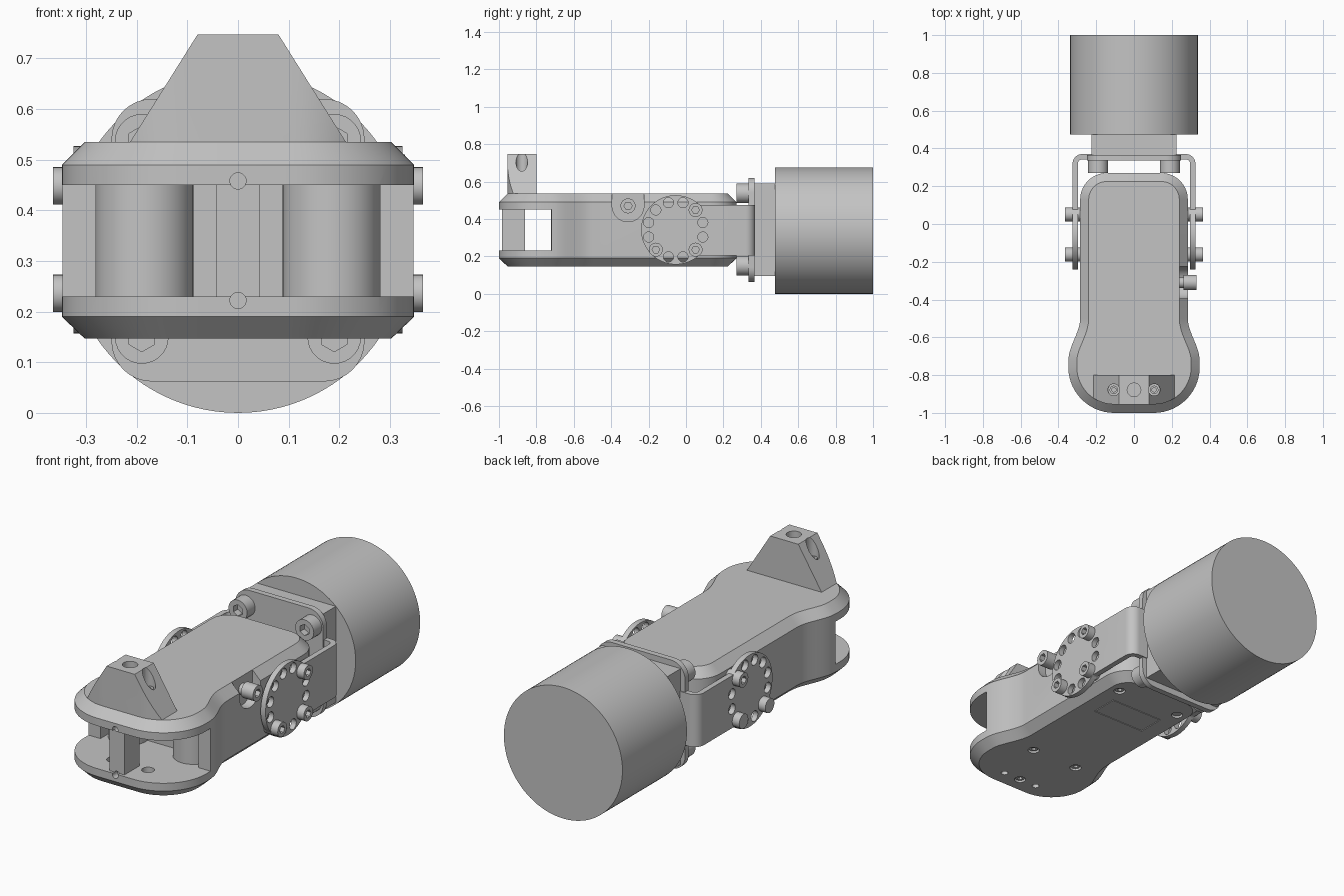
import bpy, bmesh
from math import radians, sin, cos, pi
from mathutils import Vector

cube = bpy.data.objects.get("Cube")
if cube:
    bpy.data.objects.remove(cube, do_unlink=True)

grey = bpy.data.materials.new("plain grey")
grey.use_nodes = True
grey.diffuse_color = (0.55, 0.55, 0.55, 1)
grey.node_tree.nodes["Principled BSDF"].inputs["Base Color"].default_value = grey.diffuse_color
parts = []


# ---- helpers ----
def finish(name, bm, keep=True):
    bmesh.ops.recalc_face_normals(bm, faces=bm.faces)
    me = bpy.data.meshes.new(name)
    bm.to_mesh(me)
    bm.free()
    me.materials.append(grey)
    ob = bpy.data.objects.new(name, me)
    bpy.context.collection.objects.link(ob)
    if keep:
        parts.append(ob)
    return ob


def rod(name, a, b, r, n=32, keep=True):
    a, b = Vector(a), Vector(b)
    bm = bmesh.new()
    bmesh.ops.create_cone(bm, cap_ends=True, segments=n, radius1=r, radius2=r, depth=(b - a).length)
    q = Vector((0, 0, 1)).rotation_difference(b - a)
    for v in bm.verts:
        v.co = q @ v.co + (a + b) / 2
    return finish(name, bm, keep)


def box(name, lo, hi, keep=True):
    bm = bmesh.new()
    bmesh.ops.create_cube(bm, size=1)
    for v in bm.verts:
        v.co = [(l + h) / 2 + c * (h - l) for l, h, c in zip(lo, hi, v.co)]
    return finish(name, bm, keep)


def inset(pts, d):
    """Move a clockwise outline inwards by d."""
    out = []
    for i, p in enumerate(pts):
        e1 = (p - pts[i - 1]).normalized()
        e2 = (pts[(i + 1) % len(pts)] - p).normalized()
        t = (e1 + e2).normalized()
        out.append(p + Vector((t.y, -t.x)) * d / max(t.dot(e2), 0.5))
    return out


def loft(name, pts, levels, place=lambda u, v, w: (u, v, w), keep=True):
    """Stack copies of an outline at (height, inset) levels."""
    bm = bmesh.new()
    rings = [[bm.verts.new(place(p.x, p.y, w)) for p in inset(pts, d)] for w, d in levels]
    for r1, r2 in zip(rings, rings[1:]):
        for i in range(len(pts)):
            bm.faces.new((r1[i - 1], r1[i], r2[i], r2[i - 1]))
    bm.faces.new(rings[0])
    bm.faces.new(rings[-1])
    return finish(name, bm, keep)


def boolean(ob, tools, mode="DIFFERENCE"):
    bpy.context.view_layer.objects.active = ob
    for tool in tools:
        mod = ob.modifiers.new("bool", "BOOLEAN")
        mod.operation, mod.solver, mod.object = mode, "EXACT", tool
        bpy.ops.object.modifier_apply(modifier=mod.name)
        bpy.data.objects.remove(tool, do_unlink=True)


def arc(cx, cy, r, a0, a1, n=10):
    angles = [radians(a0 + (a1 - a0) * i / n) for i in range(n + 1)]
    return [Vector((cx + r * cos(a), cy + r * sin(a))) for a in angles]


def mirrored(half):
    return half + [Vector((-p.x, p.y)) for p in reversed(half)]


def bolt(name, base, direction, r, length):
    base, d = Vector(base), Vector(direction)
    tip = base + d * length
    head = rod(name, base, tip, r, 28)
    boolean(head, [rod("socket", tip - d * length * 0.5, tip + d * 0.02, r * 0.55, 6, False)])


# ---- main housing: chamfered outline with a flared nose ----
half = arc(0.145, 0.13, 0.14, 90, 0)
for i in range(11):
    t = i / 10
    half.append(Vector((0.285 + 0.062 * t * t * (3 - 2 * t), -0.5 - 0.22 * t)))
half += arc(0.105, -0.757, 0.243, 0, -90, 14)
outline = mirrored(half)
housing = loft("housing", outline, [(0.147, 0.045), (0.19, 0), (0.49, 0), (0.535, 0.045)])

# connector recess, nose opening, deep pocket, access panel seat
u_shape = arc(-0.31, 0.47, 0.085, 180, 360, 20) + [Vector((-0.225, 0.6)), Vector((-0.395, 0.6))]
boolean(housing, [
    loft("recess", u_shape, [(0.24, 0), (0.5, 0)], lambda u, v, w: (w, u, v), False),
    box("slot", (-0.5, -1.2, 0.23), (0.5, -0.72, 0.45), False),
    box("pocket", (-0.28, -1.2, 0.23), (0.28, -0.61, 0.45), False),
    box("panel_seat", (-0.153, -0.123, 0.1), (0.153, 0.023, 0.153), False)])
box("bottom_panel", (-0.149, -0.119, 0.147), (0.149, 0.019, 0.16))

# nose post joined between the plates, then screw holes
boolean(housing, [box("post", (-0.042, -0.985, 0.2), (0.042, -0.86, 0.48), False)], "UNION")
holes = [rod("hole", (0, -1.1, z), (0, -0.96, z), 0.016, 20, False) for z in (0.222, 0.458)]
bottom_screws = [(x, y) for x, y in ((0.185, 0.11), (-0.185, 0.11), (0.135, -0.61), (-0.135, -0.61), (0, -0.875))]
holes += [rod("hole", (x, y, 0.1), (x, y, 0.18), 0.028, 20, False) for x, y in bottom_screws]
for x in (-0.1, 0.1):
    holes.append(rod("through", (x, -0.875, 0.1), (x, -0.875, 0.25), 0.017, 20, False))
    holes.append(rod("counterbore", (x, -0.875, 0.2), (x, -0.875, 0.25), 0.03, 24, False))
boolean(housing, holes)
for x, y in bottom_screws:
    bolt("bottom_screw", (x, y, 0.19), (0, 0, -1), 0.022, 0.036)
for s, side in ((1, "left"), (-1, "right")):
    rod(side + "_nose_standoff", (s * 0.185, -0.625, 0.22), (s * 0.185, -0.625, 0.46), 0.097, 40)

# side connector
rod("connector_stem", (0.23, -0.31, 0.47), (0.27, -0.31, 0.47), 0.028)
bolt("connector_knob", (0.262, -0.31, 0.47), (1, 0, 0), 0.04, 0.068)

# ---- wedge mount on the nose, trimmed to the rim of the top face ----
wedge_profile = mirrored([Vector((0.08, 0.747)), Vector((0.215, 0.532))])
wedge = loft("wedge_mount", wedge_profile, [(-0.97, 0), (-0.8, 0)], lambda u, v, w: (u, w, v))
boolean(wedge, [loft("trim", outline, [(0.4, 0.045), (0.9, 0.045)], keep=False)], "INTERSECT")
boolean(wedge, [rod("bore", (x, -0.878, z), (x, -0.878, 0.8), r, 28, False)
                for x, z, r in ((0, 0.6, 0.036), (0.107, 0.63, 0.031), (-0.107, 0.63, 0.031))])
for s in (-1, 1):
    bolt("wedge_screw", (s * 0.107, -0.878, 0.62), (0, 0, 1), 0.022, 0.035)

# ---- U bracket with round ends ----
outer = arc(0.275, 0.32, 0.05, 90, 0, 8) + [Vector((0.325, -0.05))]
inner = [Vector((0.297, -0.05))] + arc(0.275, 0.32, 0.022, 0, 90, 8)
bracket = loft("u_bracket", mirrored(outer + inner), [(0.205, 0), (0.475, 0)])
cy, cz = -0.055, 0.342
boolean(bracket, [rod("disc", (s * 0.297, cy, cz), (s * 0.325, cy, cz), 0.185, 64, False)
                  for s in (-1, 1)], "UNION")
ring = [(cy + 0.15 * cos(a), cz + 0.15 * sin(a)) for a in (pi / 12 + k * pi / 6 for k in range(12))]
cuts = [rod("centre", (-0.5, cy, cz), (0.5, cy, cz), 0.1, 40, False)]
cuts += [rod("ring_hole", (-0.5, y, z), (0.5, y, z), 0.027, 20, False) for y, z in ring]
boolean(bracket, cuts)
for s, side in ((1, "left"), (-1, "right")):
    for k in (1, 7, 10):
        y, z = ring[k]
        bolt(side + "_arm_bolt", (s * 0.28, y, z), (s, 0, 0), 0.037, 0.085)

# ---- rear flange, adapter block and drum ----
zc, hw, hh, r = 0.341, 0.25, 0.279, 0.08
corners = arc(hw - r, hh - r, r, 90, 0, 8) + arc(hw - r, r - hh, r, 0, -90, 8)
loft("flange_plate", mirrored(corners), [(0.335, 0), (0.365, 0)], lambda u, v, w: (u, w, v + zc))
box("adapter_block", (-0.225, 0.36, 0.095), (0.225, 0.48, 0.59))
for x in (-0.19, 0.19):
    for z in (0.15, 0.537):
        bolt("flange_bolt", (x, 0.34, z), (0, -1, 0), 0.053, 0.07)
rod("rear_drum", (0, 0.475, 0.338), (0, 1, 0.338), 0.338, 96)

# ---- smooth shading with sharp edges kept ----
bpy.ops.object.select_all(action="DESELECT")
for ob in parts:
    ob.select_set(True)
bpy.context.view_layer.objects.active = housing
bpy.ops.object.shade_smooth_by_angle(angle=radians(28))
